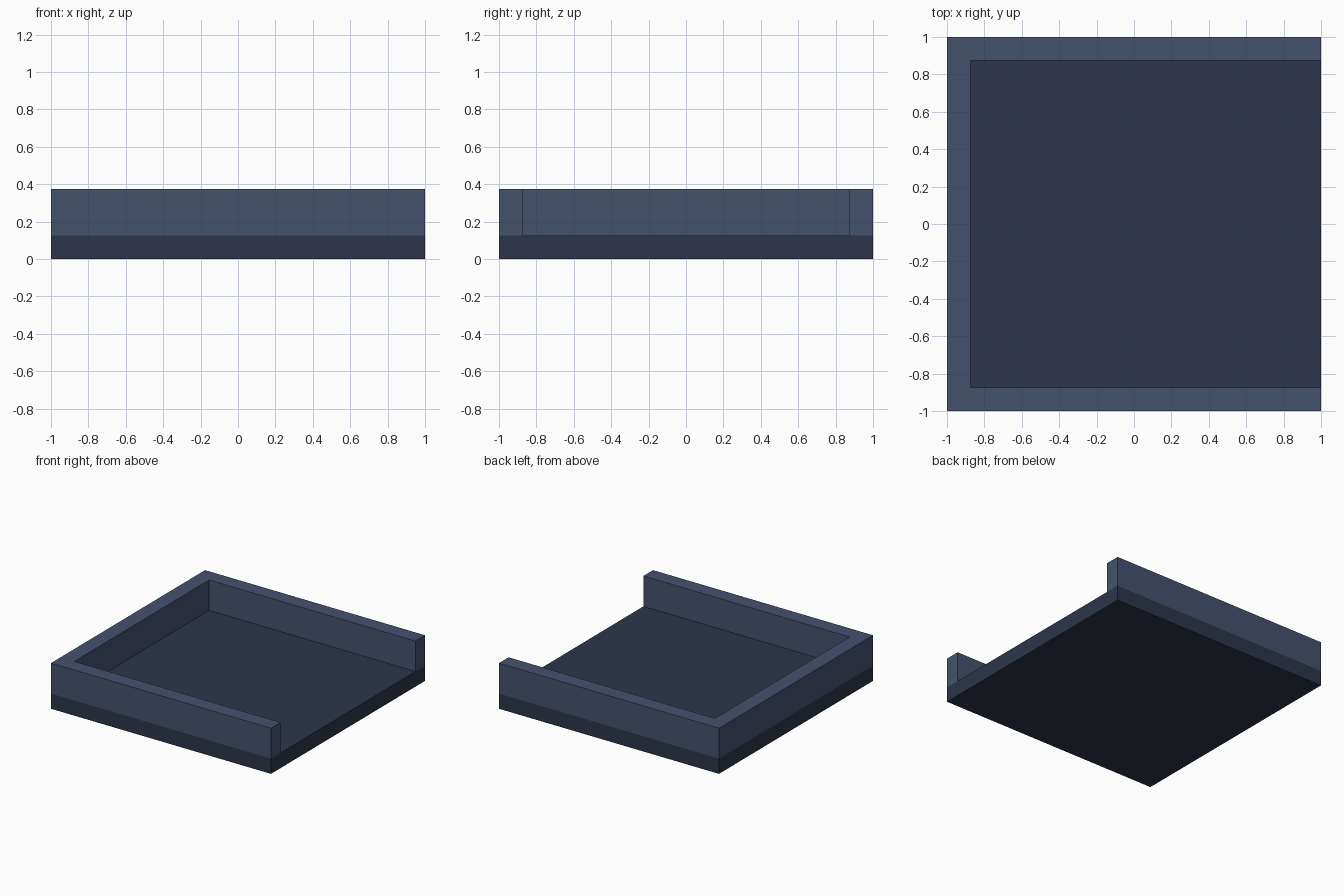
import bpy, bmesh

cube = bpy.data.objects.get("Cube")
if cube:
    bpy.data.objects.remove(cube, do_unlink=True)


def make_material(name, rgb):
    mat = bpy.data.materials.new(name)
    mat.use_nodes = True
    mat.diffuse_color = (*rgb, 1)
    mat.node_tree.nodes["Principled BSDF"].inputs["Base Color"].default_value = (*rgb, 1)
    return mat


def extrude_outline(name, outline, z0, z1, mat):
    """Extrude a flat outline upward from z0 to z1."""
    bm = bmesh.new()
    base = bm.faces.new([bm.verts.new((x, y, z0)) for x, y in outline])
    top = bmesh.ops.extrude_face_region(bm, geom=[base], use_keep_orig=True)["geom"]
    for v in top:
        if isinstance(v, bmesh.types.BMVert):
            v.co.z = z1
    bmesh.ops.recalc_face_normals(bm, faces=bm.faces)
    mesh = bpy.data.meshes.new(name)
    bm.to_mesh(mesh)
    bm.free()
    mesh.materials.append(mat)
    obj = bpy.data.objects.new(name, mesh)
    bpy.context.collection.objects.link(obj)
    return obj


dark_slate = make_material("dark slate blue", (0.026, 0.036, 0.067))
slate = make_material("slate blue", (0.060, 0.083, 0.153))

HALF, INNER = 1.0, 0.875
FLOOR, TOP = 0.125, 0.375

# Floor slab
extrude_outline("floor_slab",
                [(-HALF, -HALF), (HALF, -HALF), (HALF, HALF), (-HALF, HALF)],
                0, FLOOR, dark_slate)

# U-shaped rim wall, open on the +x side
half_rim = [(-INNER, INNER), (HALF, INNER), (HALF, HALF), (-HALF, HALF)]
rim = half_rim + [(x, -y) for x, y in reversed(half_rim)]
extrude_outline("rim_wall", rim, FLOOR, TOP, slate)
